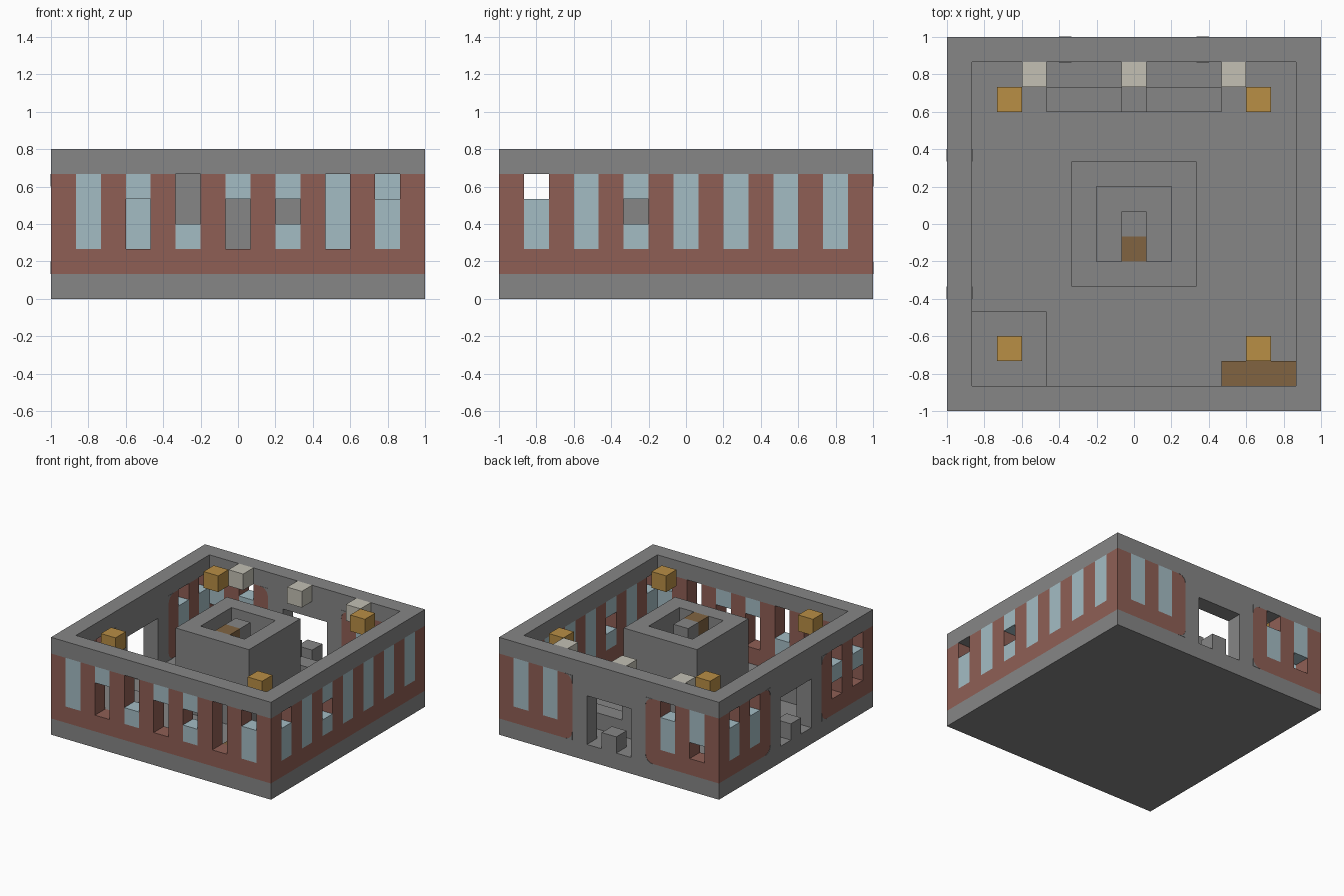
import bpy, bmesh, math
from mathutils import Vector

if "Cube" in bpy.data.objects:
    bpy.data.objects.remove(bpy.data.objects["Cube"])

N = 15            # cells along each side
U = 2 / N         # cell size


def material(name, r, g, b):
    lin = [((c / 255 + 0.055) / 1.055) ** 2.4 for c in (r, g, b)] + [1]
    m = bpy.data.materials.new(name)
    m.use_nodes = True
    m.diffuse_color = lin
    m.node_tree.nodes["Principled BSDF"].inputs["Base Color"].default_value = lin
    return m


STONE = material("grey stone", 134, 134, 134)
BRICK = material("red brick", 143, 95, 85)
GLASS = material("pale blue glass", 164, 188, 196)
LAMP = material("amber", 184, 142, 69)
WOOD = material("brown wood", 129, 100, 65)
PALE = material("pale stone", 195, 192, 180)


def to_world(p):
    return Vector((p[0] * U - 1, p[1] * U - 1, p[2] * U))


def finish(name, bm, mat):
    bmesh.ops.recalc_face_normals(bm, faces=bm.faces)
    mesh = bpy.data.meshes.new(name)
    bm.to_mesh(mesh)
    bm.free()
    mesh.materials.append(mat)
    ob = bpy.data.objects.new(name, mesh)
    bpy.context.scene.collection.objects.link(ob)
    return ob


def boxes(name, mat, items):
    """One object from boxes given as (low corner, high corner) in cells."""
    bm = bmesh.new()
    for lo, hi in items:
        a, b = to_world(lo), to_world(hi)
        verts = bmesh.ops.create_cube(bm, size=1)["verts"]
        for v in verts:
            v.co = Vector((a[i] + (v.co[i] + 0.5) * (b[i] - a[i]) for i in range(3)))
    return finish(name, bm, mat)


def cubes(name, mat, cells):
    return boxes(name, mat, [(c, [k + 1 for k in c]) for c in cells])


def wall_point(axis, a, d, z):
    return (a, d, z) if axis == "x" else (d, a, z)


def panel_corners(name, axis, depth):
    """Thin curved stone corners that round the brick beside a doorway."""
    bm = bmesh.new()
    r = 0.5
    for d0, d1 in ((depth - 0.02, depth), (depth + 1, depth + 1.02)):
        for a, sa in ((5, -1), (10, 1)):
            for z, sz in ((1, 1), (5, -1)):
                pts = [(a, z)]
                for k in range(7):
                    t = math.pi / 2 * k / 6
                    pts.append((a + sa * r * (1 - math.sin(t)), z + sz * r * (1 - math.cos(t))))
                pts = pts[:1] + pts[1:]
                rings = [[bm.verts.new(to_world(wall_point(axis, p, d, q))) for p, q in pts]
                         for d in (d0, d1)]
                n = len(pts)
                for i in range(n):
                    j = (i + 1) % n
                    bm.faces.new((rings[0][i], rings[0][j], rings[1][j], rings[1][i]))
                # fan caps from the square corner
                for ring in rings:
                    for i in range(1, n - 1):
                        bm.faces.new((ring[0], ring[i], ring[i + 1]))
    return finish(name, bm, STONE)


def wall(name, axis, depth, start, end, door, panes):
    """Brick wall; panes maps a window column to its glazed levels."""
    def block(a0, a1, z0, z1):
        return wall_point(axis, a0, depth, z0), wall_point(axis, a1, depth + 1, z1)

    spans = [(start, 5), (10, end)] if door else [(start, end)]
    brick = [block(a, b, 1, 2) for a, b in spans]
    for a, b in spans:
        brick += [block(c, c + 1, 2, 5) for c in range(a, b) if c % 2 == 0]
    boxes(name + "_brick", BRICK, brick)
    glass = [block(c, c + 1, z, z + 1) for c, levels in panes.items() for z in levels]
    boxes(name + "_windows", GLASS, glass)
    if door:
        boxes(name + "_doorway", STONE, [block(5, 6, 1, 5), block(9, 10, 1, 5), block(6, 9, 4, 5)])
        boxes(name + "_door_step", STONE, [block(7, 8, 1, 2)])
        panel_corners(name + "_panel_corners", axis, depth)


# Floor and parapet
boxes("floor_slab", STONE, [((0, 0, 0), (N, N, 1))])
boxes("parapet", STONE, [((0, 0, 5), (N, 1, 6)), ((0, 14, 5), (N, N, 6)),
                         ((0, 1, 5), (1, 14, 6)), ((14, 1, 5), (N, 14, 6))])

# Four outer walls
FULL = (2, 3, 4)
wall("front_wall", "x", 0, 0, N, False,
     {1: FULL, 3: (4,), 5: (2,), 7: (4,), 9: (2, 4), 13: (2, 3)})
wall("back_wall", "x", 14, 0, N, True,
     {1: (3, 4), 3: (2, 3), 11: FULL, 13: FULL})
east = {c: FULL for c in range(3, N, 2)}
east.update({1: (2, 3), 5: (2, 4)})
wall("left_wall", "y", 14, 1, 14, False, east)
wall("right_wall", "y", 0, 1, 14, True,
     {1: (3,), 3: (3,), 11: (2, 3), 13: (2, 3)})

# Central hollow tower with its post and bridge
boxes("tower_walls", STONE, [((5, 5, 1), (10, 6, 6)), ((5, 9, 1), (10, 10, 6)),
                             ((5, 6, 1), (6, 9, 6)), ((9, 6, 1), (10, 9, 6))])
boxes("tower_post", STONE, [((7, 7, 1), (8, 8, 6))])
cubes("tower_bridge", WOOD, [(7, 6, 5)])

# Furniture on the floor
boxes("corner_platform", STONE, [((1, 1, 1), (4, 4, 2))])
boxes("wooden_bench", WOOD, [((11, 1, 1), (14, 2, 2))])
boxes("rear_counter", STONE, [((4, 12, 1), (7, 13, 2)), ((8, 12, 1), (11, 13, 2)),
                              ((7, 12, 1), (8, 13, 3))])

# Hanging lamps and pale blocks on the back wall
cubes("lamps", LAMP, [(x, y, 5) for x in (2, 12) for y in (2, 12)])
cubes("pale_blocks", PALE, [(x, 13, 5) for x in (3, 7, 11)])
